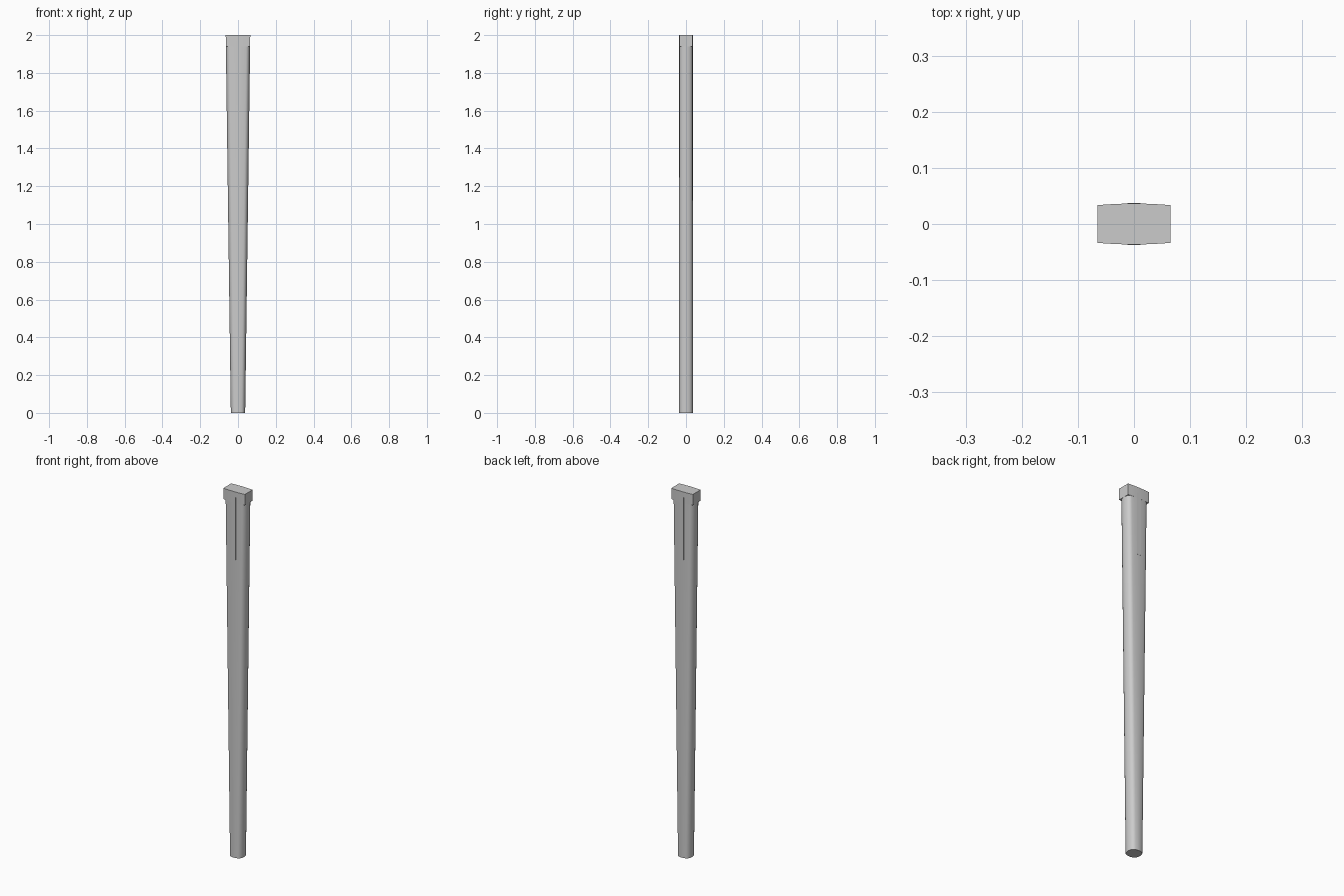
import bpy, bmesh, math

if "Cube" in bpy.data.objects:
    bpy.data.objects.remove(bpy.data.objects["Cube"])


def half_width(z):
    # straight taper, wide at the top
    return 0.038 + (0.065 - 0.038) * z / 2.0


def oval_section(w, n=10, depth=0.022):
    # gently bowed front and back faces joined by rounded sides
    half = []
    for i in range(n):
        t = -math.pi / 2 + math.pi * i / n
        half.append((w - depth + depth * math.cos(t), 0.034 * math.sin(t)))
    s = w - depth
    for i in range(6):
        x = s - 2 * s * i / 6
        half.append((x, 0.034 + 0.0025 * (1 - (x / s) ** 2)))
    return half + [(-x, -y) for x, y in half]


def block_section(w, n=8):
    # flat ends with gently bowed front and back faces
    half = []
    for i in range(n + 1):
        x = w - 2 * w * i / n
        half.append((x, 0.0335 + 0.003 * (1 - (x / w) ** 2)))
    return half + [(-x, -y) for x, y in half]


def loft(name, section, levels):
    bm = bmesh.new()
    rings = [[bm.verts.new((x, y, z)) for x, y in section(half_width(z))] for z in levels]
    for a, b in zip(rings, rings[1:]):
        for i in range(len(a)):
            j = (i + 1) % len(a)
            bm.faces.new((a[i], a[j], b[j], b[i]))
    bm.faces.new(rings[0][::-1])
    bm.faces.new(rings[-1])
    bmesh.ops.recalc_face_normals(bm, faces=bm.faces)
    mesh = bpy.data.meshes.new(name)
    bm.to_mesh(mesh)
    bm.free()
    ob = bpy.data.objects.new(name, mesh)
    bpy.context.collection.objects.link(ob)
    bpy.ops.object.select_all(action='DESELECT')
    ob.select_set(True)
    bpy.context.view_layer.objects.active = ob
    bpy.ops.object.shade_smooth_by_angle(angle=math.radians(35))
    return ob


# tapered shaft with rounded sides
loft("tapered_shaft", oval_section, [0, 0.5, 1.0, 1.5, 1.94])

# squared head block overhanging the rounded sides
loft("head_block", block_section, [1.94, 2.0])

# narrow inlay strips on the front and back faces
for name, side in (("front_strip", -1), ("back_strip", 1)):
    bpy.ops.mesh.primitive_cube_add(size=1, location=(0, side * 0.034, 1.80))
    strip = bpy.context.object
    strip.name = name
    strip.dimensions = (0.024, 0.006, 0.34)
